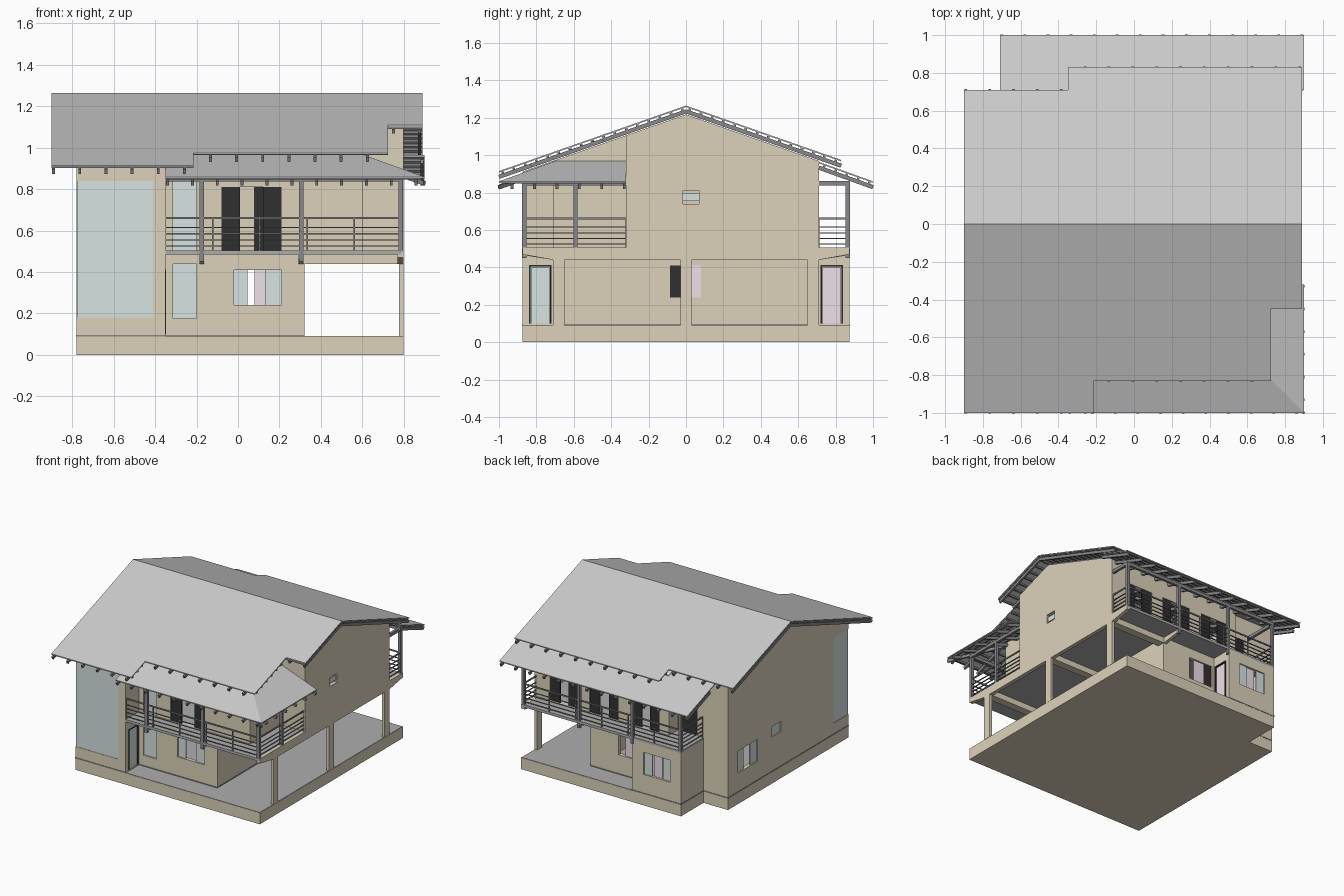
import bpy, bmesh
from mathutils import Vector as V

if "Cube" in bpy.data.objects:
    bpy.data.objects.remove(bpy.data.objects["Cube"])

def mat(name, r, g, b):
    m = bpy.data.materials.new(name)
    m.diffuse_color = (r, g, b, 1)
    m.use_nodes = True
    m.node_tree.nodes["Principled BSDF"].inputs["Base Color"].default_value = m.diffuse_color
    return m

TAN = mat("plaster", .72, .65, .5)
DARK = mat("dark_grey", .25, .25, .26)
FLOOR = mat("floor_grey", .42, .42, .42)
GLASS = mat("pale_glass", .68, .77, .76)
PINK = mat("pink", .86, .75, .82)
BLACK = mat("black", .03, .03, .03)
ROOF = mat("roof_grey", .74, .74, .74)

def finish(name, bm, m):
    bmesh.ops.recalc_face_normals(bm, faces=bm.faces)
    me = bpy.data.meshes.new(name)
    bm.to_mesh(me)
    bm.free()
    me.materials.append(m)
    bpy.context.collection.objects.link(bpy.data.objects.new(name, me))

def extrude(bm, faces, vec):
    r = bmesh.ops.extrude_face_region(bm, geom=faces)
    bmesh.ops.translate(bm, vec=vec, verts=[v for v in r["geom"] if isinstance(v, bmesh.types.BMVert)])

def prism(bm, pts, vec):
    extrude(bm, [bm.faces.new([bm.verts.new(p) for p in pts])], vec)

def box(bm, x0, x1, y0, y1, z0, z1):
    prism(bm, [(x0, y0, z0), (x1, y0, z0), (x1, y1, z0), (x0, y1, z0)], (0, 0, z1 - z0))

def bar(bm, p, q, w, h):
    p, q = V(p), V(q)
    d = (q - p).normalized()
    s = d.cross(V((0, 0, 1))) if abs(d.z) < .9 else V((1, 0, 0))
    s.normalize()
    u = s.cross(d) * h / 2
    s = s * w / 2
    prism(bm, [p + s + u, p - s + u, p - s - u, p + s - u], q - p)

def wall(bm, axis, pos, t, a0, a1, z0, top, holes=()):
    # flat wall with rectangular holes (a0, a1, z0, z1); top is a height or a function
    A = {a0, a1} | {h[i] for h in holes for i in (0, 1)}
    if a0 < 0 < a1:
        A.add(0)
    A = sorted(A)
    Z = sorted({z0} | {h[i] for h in holes for i in (2, 3)}) + [None]
    cache, faces = {}, []
    def vert(a, z):
        if (a, z) not in cache:
            h = z if z is not None else (top(a) if callable(top) else top)
            cache[a, z] = bm.verts.new((pos, a, h) if axis == "x" else (a, pos, h))
        return cache[a, z]
    for a, b in zip(A, A[1:]):
        for c, d in zip(Z, Z[1:]):
            if not any(h[0] <= a and b <= h[1] and h[2] <= c and d is not None and d <= h[3] for h in holes):
                faces.append(bm.faces.new([vert(a, c), vert(b, c), vert(b, d), vert(a, d)]))
    extrude(bm, faces, (t, 0, 0) if axis == "x" else (0, t, 0))

def under(y):
    return 1.218 - .35 * abs(y)

G0, G1, T = .09, .49, .03
# plinth and ground floor
foot = [(-.78, -.875), (.8, -.875), (.8, .875), (-.57, .875), (-.57, .6), (-.78, .6)]
bm = bmesh.new()
prism(bm, [(x, y, 0) for x, y in foot], (0, 0, .088))
finish("plinth", bm, TAN)
bm = bmesh.new()
prism(bm, [(x * .998, y * .998, .088) for x, y in foot], (0, 0, .003))
finish("ground_floor", bm, FLOOR)

# walls: outer face position, inward thickness, span, heights, openings
back_doors = [(.43, .67), (.08, .33), (-.27, -.03)]
bm = bmesh.new()
wall(bm, "y", -.875, T, -.78, -.35, G0, under(.875), [(-.78, -.41, .18, .84)])
wall(bm, "x", -.78, T, -.875, .6, G0, under,
     [(-.875, -.69, .18, .84), (.24, .48, .24, .41), (-.05, .07, .36, .44)])
wall(bm, "x", -.35, -T, -.875, -.71, G0, under, [(-.84, -.72, .1, .41)])
wall(bm, "y", .6, -T, -.78, -.35, G0, under(.6), [(-.52, -.39, .505, .81)])
wall(bm, "x", -.35, T, .57, .71, G1, under)
wall(bm, "y", -.71, T, -.35, .32, G0, G1, [(-.315, -.2, .175, .44), (-.02, .21, .24, .41)])
wall(bm, "y", -.71, T, -.35, .6, G1, under(.71), [(-.315, -.2, .505, .84), (-.08, .21, .505, .81)])
wall(bm, "x", .32, -T, -.71, .71, G0, G1, [(-.085, .08, .24, .41)])
wall(bm, "y", .71, -T, -.15, .32, G0, G1, [(-.13, .08, .24, .41)])
wall(bm, "y", .71, -T, -.35, .8, G1, under(.71), [(a, b, .505, .81) for a, b in back_doors])
wall(bm, "y", .875, -T, -.57, -.15, G0, G1, [(-.48, -.25, .24, .41)])
wall(bm, "x", -.57, T, .6, .875, G0, G1)
wall(bm, "x", -.15, -T, .71, .875, G0, G1, [(.72, .84, .1, .41)])
wall(bm, "x", .6, -T, -.71, -.32, G1, under)
wall(bm, "y", -.32, T, .57, .8, G1, under(.32))
wall(bm, "x", .8, -T, -.32, .71, G1, under, [(-.015, .07, .74, .81)])
finish("walls", bm, TAN)

# dark skirting line at the foot of the walls
bm = bmesh.new()
for x0, x1, y0, y1 in [(-.78, -.35, -.875, -.875), (-.78, -.78, -.875, .6), (-.78, -.57, .6, .6),
                       (-.57, -.57, .6, .875), (-.57, -.15, .875, .875), (-.35, .32, -.71, -.71),
                       (.32, .32, -.71, .71), (-.15, .32, .71, .71)]:
    box(bm, x0 - .002, x1 + .002, y0 - .002, y1 + .002, .088, .097)
finish("skirting", bm, DARK)

# upper floor slab
bm = bmesh.new()
box(bm, -.35, .79, -.875, .875, .485, .505)
box(bm, -.57, -.35, -.3, .875, .485, .505)
box(bm, -.75, -.57, -.3, .59, .485, .505)
finish("upper_floor", bm, FLOOR)

# carport columns and beams
bm = bmesh.new()
for y in (-.68, 0, .68):
    box(bm, .778, .8, y - .03, y + .03, .09, .45)
    box(bm, .32, .78, y - .03, y + .03, .44, .486)
prism(bm, [(.77, y, z) for y, z in [(-.875, .506), (.875, .506), (.875, .47), (.71, .44),
                                    (-.71, .44), (-.875, .47)]], (.03, 0, 0))
for x in (-.175, .305):
    for s in (-1, 1):
        prism(bm, [(x - .012, s * .71, .486), (x - .012, s * .87, .486), (x - .012, s * .87, .465),
                   (x - .012, s * .71, .44)], (.024, 0, 0))
finish("carport_frame", bm, TAN)

# glass panes
bm = bmesh.new()
box(bm, -.777, -.41, -.872, -.864, .18, .84)
box(bm, -.777, -.769, -.872, -.69, .18, .84)
for a, b, c, d in [(-.315, -.2, .175, .44), (-.315, -.2, .505, .84), (-.02, .045, .24, .41), (.13, .21, .24, .41)]:
    box(bm, a, b, -.7, -.694, c, d)
for a, b in [(-.48, -.41), (-.32, -.25)]:
    box(bm, a, b, .86, .866, .24, .41)
box(bm, -.771, -.765, .24, .32, .24, .41)
box(bm, -.771, -.765, .4, .48, .24, .41)
box(bm, -.771, -.765, -.05, .07, .36, .44)
box(bm, .786, .79, -.015, .07, .755, .795)
box(bm, -.362, -.356, -.83, -.73, .1, .4)
finish("glass_panes", bm, GLASS)

# pink doors and window leaves
bm = bmesh.new()
box(bm, -.162, -.156, .73, .83, .1, .4)
box(bm, .306, .312, .02, .08, .24, .41)
box(bm, -.06, .03, .692, .698, .24, .41)
box(bm, .08, .13, .3, .306, .09, .41)
box(bm, -.4, -.33, .855, .858, .24, .41)
finish("pink_leaves", bm, PINK)

# black door leaves and frames
bm = bmesh.new()
for a, b in back_doors:
    box(bm, a, a + .085, .694, .704, .505, .81)
    box(bm, b - .085, b, .694, .704, .505, .81)
for a in (-.08, .12):
    box(bm, a, a + .09, -.704, -.694, .505, .81)
box(bm, -.52, -.39, .585, .593, .505, .81)
box(bm, .304, .312, -.085, -.02, .24, .41)
box(bm, -.13, -.06, .692, .7, .24, .41)
for x, y in [(-.35, -.84), (-.15, .72)]:
    for a in (y, y + .112):
        box(bm, x - .02, x + .003, a, a + .008, .1, .412)
    box(bm, x - .02, x + .003, y, y + .12, .404, .412)
finish("black_leaves", bm, BLACK)

# veranda posts, wall plates and railings
bm = bmesh.new()
posts = [(x, -.865) for x in (-.175, .305, .785)] + [(.785, -.59)]
posts += [(x, .865) for x in (.785, .31, -.15, -.56)]
for x, y in posts:
    bar(bm, (x, y, .45 if abs(x) < .5 else .5), (x, y, .86), .022, .022)
runs = [((-.35, -.865), (.79, -.865)), ((.787, -.87), (.787, -.32)), ((-.56, .865), (.79, .865)),
        ((.787, .71), (.787, .87)), ((-.562, .6), (-.562, .87))]
for p, q in runs:
    bar(bm, (*p, .85), (*q, .85), .02, .025)
    for z, h in [(.662, .01), (.615, .005), (.585, .005), (.555, .005), (.525, .005)]:
        bar(bm, (*p, z), (*q, z), .008, h)
    n = max(1, round((V(q) - V(p)).length / .24))
    for i in range(n + 1):
        c = V(p).lerp(V(q), i / n)
        bar(bm, (*c, .5), (*c, .66), .007, .007)
finish("posts_and_railings", bm, DARK)

# roof sheets
def main_z(x, y): return 1.265 - .35 * abs(y)
def pent_z(x, y): return .86 + .36 * (1 - abs(y))
def side_z(x, y): return .86 + .36 * (.9 - x)

bm = bmesh.new()
for zf, pts in [
    (main_z, [(-.9, 0), (-.9, -1), (-.215, -1), (-.215, -.83), (.725, -.83), (.725, -.445), (.89, -.445), (.89, 0)]),
    (main_z, [(-.9, 0), (.89, 0), (.89, .83), (-.35, .83), (-.35, .71), (-.9, .71)]),
    (pent_z, [(-.35, -1), (.9, -1), (.6, -.7), (-.35, -.7)]),
    (side_z, [(.9, -1), (.9, -.32), (.6, -.32), (.6, -.7)]),
    (pent_z, [(-.71, 1), (.9, 1), (.9, .71), (-.35, .71), (-.35, .6), (-.71, .6)])]:
    prism(bm, [(x, y, zf(x, y)) for x, y in pts], (0, 0, -.008))
finish("roof_sheets", bm, ROOF)

# battens and rafters under the sheets
bm = bmesh.new()
def member(zf, p, q, drop, w, h):
    bar(bm, (*p, zf(*p) - drop), (*q, zf(*q) - drop), w, h)
def batten(zf, p, q): member(zf, p, q, .014, .014, .012)
def rafter(zf, p, q): member(zf, p, q, .031, .014, .022)

for i in range(17):
    y = .02 + i * .06
    batten(main_z, (-.9, -y), (.89 if y < .445 else .725 if y < .83 else -.215, -y))
    if y < .83:
        batten(main_z, (-.9 if y < .71 else -.35, y), (.89, y))
for i in range(15):
    x = -.89 + i * .1262
    rafter(main_z, (x, 0), (x, -1 if x < -.215 else -.83 if x < .72 else -.445))
    rafter(main_z, (x, 0), (x, .71 if x < -.35 else .83))
for i in range(5):
    d = .02 + i * .06
    batten(pent_z, (-.35, -1 + d), (.9 - d, -1 + d))
    batten(side_z, (.9 - d, -1 + d), (.9 - d, -.32))
    batten(pent_z, (-.71, 1 - d), (.9, 1 - d))
for i in range(11):
    x = -.34 + i * .12
    rafter(pent_z, (x, -1), (x, min(-.7, -.1 - x)))
for i in range(6):
    y = -.93 + i * .12
    rafter(side_z, (.9, y), (max(.6, -.1 - y), y))
for i in range(14):
    x = -.7 + i * .1222
    rafter(pent_z, (x, 1), (x, .71))
rafter(lambda x, y: pent_z(x, y), (.9, -1), (.6, -.7))
finish("roof_timbers", bm, DARK)
